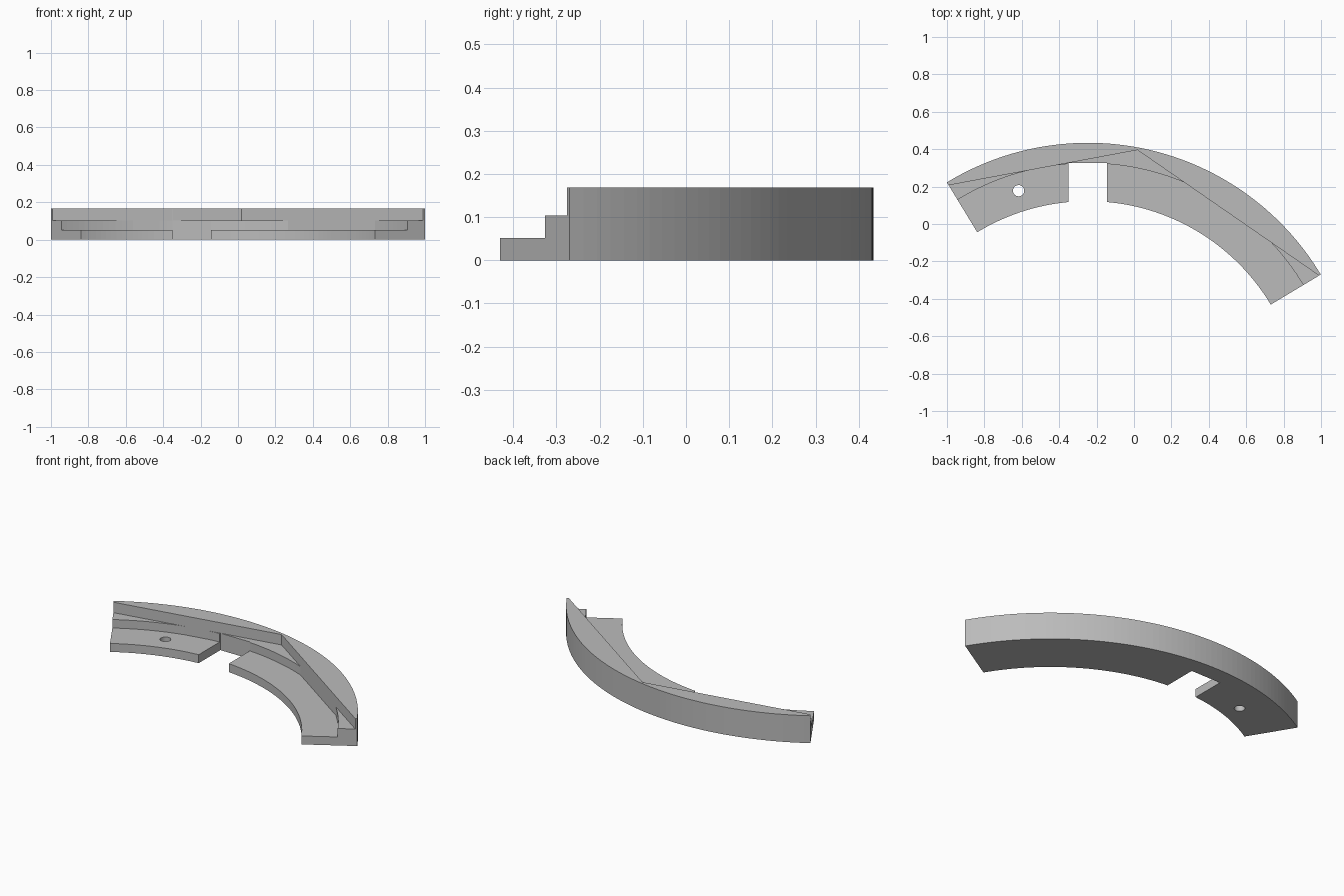
import bpy
import bmesh
from math import radians, cos, sin, atan2, acos
from mathutils import Vector

old = bpy.data.objects.get("Cube")
if old:
    bpy.data.objects.remove(old, do_unlink=True)

# Main dimensions
CENTRE = Vector((-0.246, -1.018, 0))
R_OUT, R_MID, R_IN = 1.452, 1.343, 1.14
Z_LEDGE, Z_STEP, Z_TOP = 0.052, 0.104, 0.168
START, CORNER, END = radians(31), radians(79.4), radians(121.3)


def polar(r, a, z=0.0):
    return CENTRE + Vector((r * cos(a), r * sin(a), z))


# Straight inner walls of the top rim: (distance, normal direction)
def wall(r1, a1, r2, a2):
    p = Vector((r1 * cos(a1), r1 * sin(a1)))
    q = Vector((r2 * cos(a2), r2 * sin(a2)))
    d = q - p
    n = Vector((d.y, -d.x)).normalized()
    return p.dot(n), atan2(n.y, n.x)


WALLS = [wall(1.441, START, 1.438, CORNER), wall(1.438, CORNER, 1.434, END)]


def rim_radius(a):
    dist, direction = WALLS[0] if a <= CORNER else WALLS[1]
    return dist / cos(a - direction)


# Sweep angles, with extra ones where walls meet the curved step
angles = [START + (END - START) * i / 60 for i in range(61)] + [CORNER]
for dist, direction in WALLS:
    if dist < R_MID:
        half = acos(dist / R_MID)
        angles += [direction - half, direction + half]
angles.sort()

# Stepped section swept around the arc
bm = bmesh.new()
sections = []
for a in angles:
    c = rim_radius(a)
    m = min(R_MID, c)
    profile = [(R_IN, 0), (R_IN, Z_LEDGE), (m, Z_LEDGE), (m, Z_STEP),
               (c, Z_STEP), (c, Z_TOP), (R_OUT, Z_TOP), (R_OUT, 0)]
    sections.append([bm.verts.new(polar(r, a, z)) for r, z in profile])
for s, t in zip(sections, sections[1:]):
    for i in range(len(s)):
        j = (i + 1) % len(s)
        bm.faces.new((s[i], s[j], t[j], t[i]))
bm.faces.new(sections[0])
bm.faces.new(sections[-1])
bmesh.ops.remove_doubles(bm, verts=bm.verts, dist=0.00005)
bmesh.ops.recalc_face_normals(bm, faces=bm.faces)
bmesh.ops.dissolve_limit(bm, angle_limit=radians(0.2), verts=bm.verts, edges=bm.edges)
mesh = bpy.data.meshes.new("stepped_arc")
bm.to_mesh(mesh)
bm.free()
body = bpy.data.objects.new("stepped_arc", mesh)
bpy.context.collection.objects.link(body)

# Plain grey material
grey = bpy.data.materials.new("plain_grey")
grey.use_nodes = True
grey.diffuse_color = (0.5, 0.5, 0.5, 1)
grey.node_tree.nodes["Principled BSDF"].inputs["Base Color"].default_value = (0.5, 0.5, 0.5, 1)
mesh.materials.append(grey)


def cut(cutter):
    cutter.hide_render = True
    cutter.data.materials.append(grey)
    mod = body.modifiers.new("cut", 'BOOLEAN')
    mod.operation = 'DIFFERENCE'
    mod.solver = 'EXACT'
    mod.object = cutter
    bpy.ops.object.select_all(action='DESELECT')
    body.select_set(True)
    bpy.context.view_layer.objects.active = body
    bpy.ops.object.modifier_apply(modifier=mod.name)
    bpy.data.objects.remove(cutter, do_unlink=True)


# Slot through the low ledge
bpy.ops.mesh.primitive_cube_add(size=1, location=(-0.247, 0.177, 0.1))
slot = bpy.context.object
slot.name = "slot_cutter"
slot.scale = (0.204, 0.3, 0.6)
cut(slot)

# Round screw hole
bpy.ops.mesh.primitive_cylinder_add(vertices=32, radius=0.03, depth=0.6, location=(-0.617, 0.178, 0))
hole = bpy.context.object
hole.name = "hole_cutter"
cut(hole)
